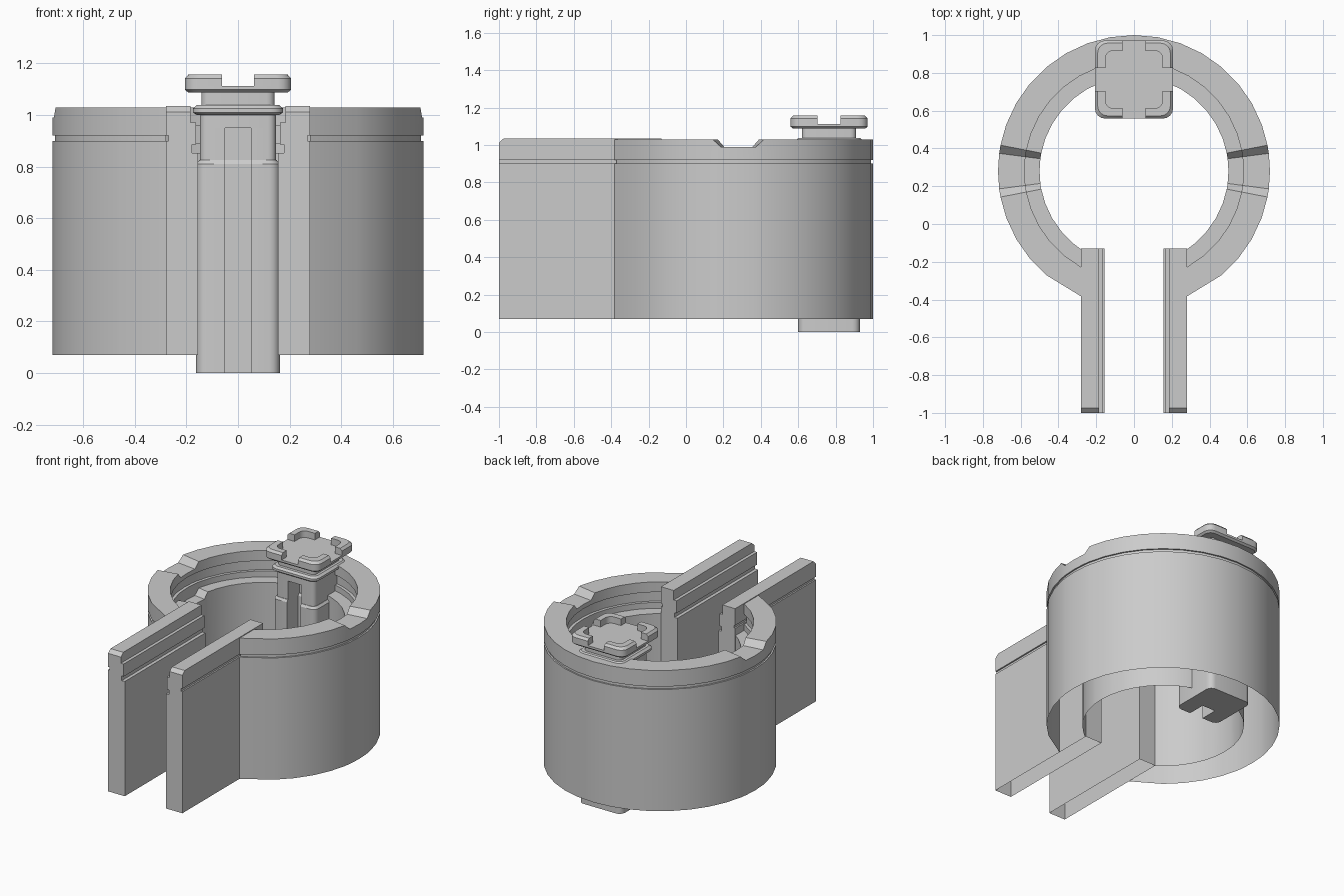
import bpy, bmesh
from math import sin, cos, pi, radians, asin

cube = bpy.data.objects.get("Cube")
if cube:
    bpy.data.objects.remove(cube, do_unlink=True)

grey = bpy.data.materials.new("plain grey")
grey.use_nodes = True
GREY = (0.6, 0.6, 0.6, 1)
grey.diffuse_color = GREY
grey.node_tree.nodes["Principled BSDF"].inputs["Base Color"].default_value = GREY


def loft(name, slices, closed=True, caps=True, smooth=True):
    """Skin a list of equally long point loops, optionally capping both ends."""
    bm = bmesh.new()
    rows = [[bm.verts.new(p) for p in loop] for loop in slices]
    n = len(rows[0])
    for a, b in zip(rows, rows[1:]):
        for i in range(n if closed else n - 1):
            j = (i + 1) % n
            bm.faces.new((a[i], a[j], b[j], b[i]))
    if caps:
        bm.faces.new(rows[0])
        bm.faces.new(rows[-1])
    bmesh.ops.recalc_face_normals(bm, faces=bm.faces)
    mesh = bpy.data.meshes.new(name)
    bm.to_mesh(mesh)
    bm.free()
    mesh.materials.append(grey)
    obj = bpy.data.objects.new(name, mesh)
    bpy.context.collection.objects.link(obj)
    if smooth:
        bpy.ops.object.select_all(action='DESELECT')
        obj.select_set(True)
        bpy.context.view_layer.objects.active = obj
        bpy.ops.object.shade_smooth_by_angle(angle=radians(30))
    return obj


# Round housing: hollow shell with an open bottom, stopping at the arms
RING_Y = 0.28
ARM_X = 0.28
# radius, height, whether the notch lowers this edge
ring_profile = [
    (.72, .07, 0), (.72, .90, 0), (.71, .90, 0), (.71, .92, 0), (.72, .92, 0),
    (.72, 1.03, 1), (.58, 1.03, 1), (.58, .96, 0), (.60, .96, 0), (.60, .89, 0),
    (.58, .89, 0), (.58, .85, 1), (.50, .85, 1), (.50, .07, 0)]
half = [40, 50, 60, 70, 79, 82.5, 90, 97.5, 101] + list(range(110, 180, 10))
angles = [None] + half + [180] + [360 - a for a in reversed(half)] + ["end"]


def ring_slice(angle):
    pts = []
    for r, z, notched in ring_profile:
        if angle is None:
            a = asin(ARM_X / r)
        elif angle == "end":
            a = 2 * pi - asin(ARM_X / r)
        else:
            a = radians(angle)
            if notched and abs(abs(angle - 180) - 90) < 8:
                z -= .04
        pts.append((r * sin(a), RING_Y - r * cos(a), z))
    return pts


loft("round_housing", [ring_slice(a) for a in angles], closed=False, caps=False)

# Two straight arms with slotted inner sides, bottom left open
arm_profile = [
    (.28, .07), (.28, .90), (.27, .90), (.27, .92), (.28, .92), (.28, 1.035),
    (.184, 1.035), (.184, .97), (.163, .97), (.163, .885), (.178, .885),
    (.178, .853), (.155, .853), (.155, .07)]
for side, sx in (("left", 1), ("right", -1)):
    slices = [[(sx * x, y, min(z, top)) for x, z in arm_profile]
              for y, top in ((-1, 1.012), (-.975, 2), (-.13, 2))]
    loft(side + "_arm", slices, closed=False, smooth=False)


# Rounded rectangle outlines for the plunger
POST_Y = .765


def corner(hx, hy, r, steps=4):
    """Arc of the +x +y corner, running from the x side to the y side."""
    return [(hx - r + r * cos(pi / 2 * i / steps), hy - r + r * sin(pi / 2 * i / steps))
            for i in range(steps + 1)]


def outline(hx, hy, r):
    q = corner(hx, hy, r)
    return (q + [(-x, y) for x, y in reversed(q)] + [(-x, -y) for x, y in q]
            + [(x, -y) for x, y in reversed(q)])


def channelled(hx, hy, r, w=.05, depth=.12):
    """Rounded rectangle with a channel cut into its front side."""
    pts = outline(hx, hy, r)
    cut = len(pts) * 3 // 4
    slot = [(-w, -hy), (-w, depth - hy), (w, depth - hy), (w, -hy)]
    return pts[:cut] + slot + pts[cut:]


def at(pts, z):
    return [(x, y + POST_Y, z) for x, y in pts]


# Plunger stem
lower = channelled(.162, .165, .04)
upper = channelled(.147, .152, .03)
loft("plunger_stem_lower", [at(lower, 0), at(lower, .81), at(channelled(.15, .155, .035), .825)])
loft("plunger_stem_upper", [at(upper, .82), at(upper, .95)])
solid = outline(.147, .152, .03)
loft("plunger_stem_top", [at(solid, .95), at(solid, 1.005)])

# Collar, neck and head plate
loft("plunger_collar", [at(outline(.16, .165, .04), 1.0), at(outline(.175, .178, .05), 1.01),
                        at(outline(.175, .178, .05), 1.025), at(outline(.16, .165, .04), 1.038)])
loft("plunger_neck", [at(outline(.142, .145, .03), 1.035), at(outline(.142, .145, .03), 1.09)])
loft("head_plate", [at(outline(.193, .193, .04), 1.087), at(outline(.206, .206, .05), 1.098),
                    at(outline(.206, .206, .05), 1.112)])


# Four raised corner walls on the head
def corner_wall(h, inner, gap=.062):
    return ([(h, gap)] + corner(h, h, .05) + [(gap, h), (gap, inner)]
            + list(reversed(corner(inner, inner, .04))) + [(inner, gap)])


for sx, sy, place in ((1, 1, "back_left"), (-1, 1, "back_right"),
                      (1, -1, "front_left"), (-1, -1, "front_right")):
    loft("head_corner_" + place,
         [[(sx * x, POST_Y + sy * y, z) for x, y in corner_wall(h, .152)]
          for h, z in ((.206, 1.112), (.206, 1.142), (.192, 1.157))])
